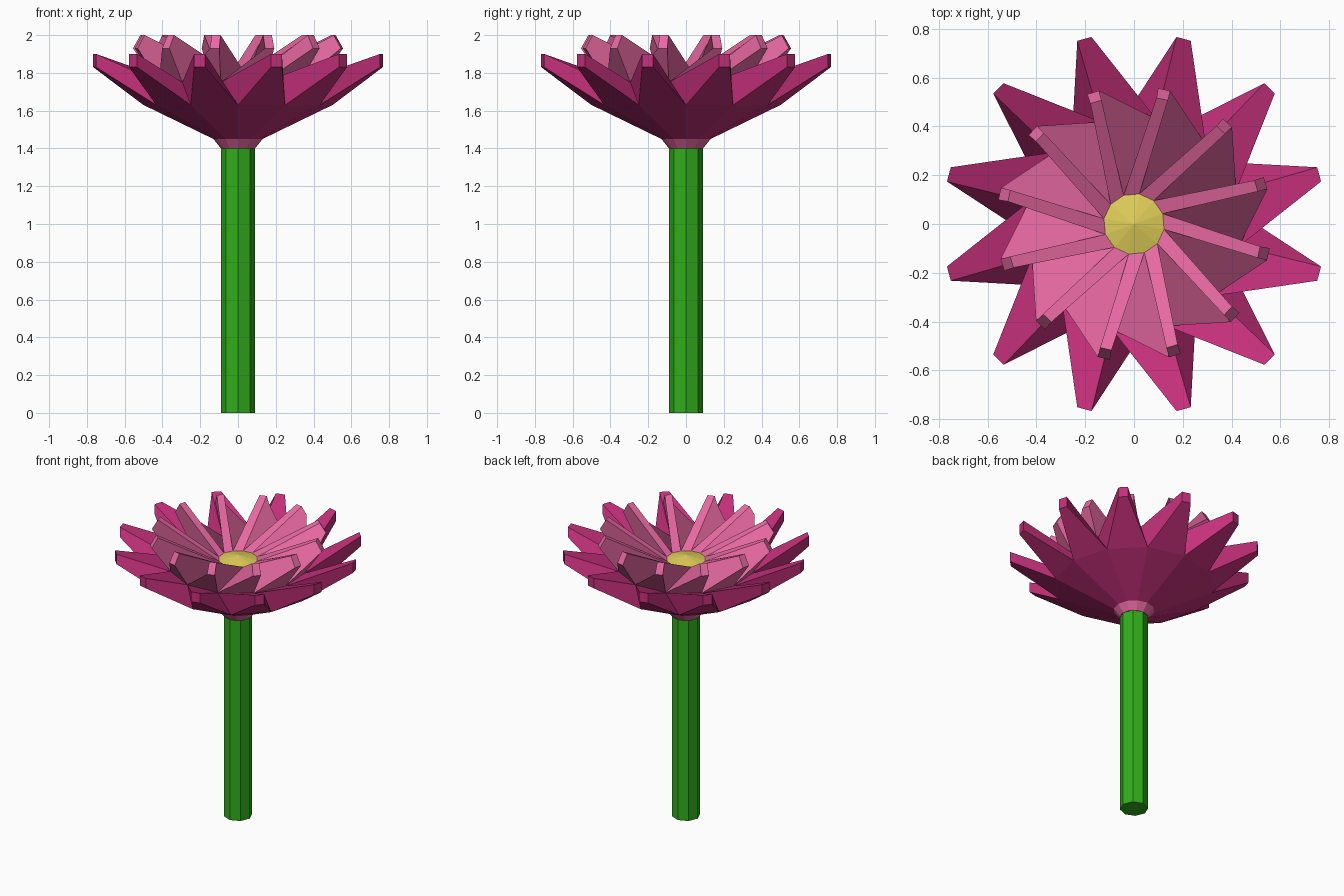
import bpy, bmesh
from math import cos, sin, radians

if "Cube" in bpy.data.objects:
    bpy.data.objects.remove(bpy.data.objects["Cube"])

N = 12
STEP = 360 / N


def polar(r, deg, z):
    a = radians(deg)
    return (r * cos(a), r * sin(a), z)


def material(name, rgb):
    m = bpy.data.materials.new(name)
    m.diffuse_color = (*rgb, 1)
    m.use_nodes = True
    m.node_tree.nodes["Principled BSDF"].inputs["Base Color"].default_value = m.diffuse_color
    return m


def finish(name, bm, mat):
    bmesh.ops.recalc_face_normals(bm, faces=bm.faces)
    me = bpy.data.meshes.new(name)
    bm.to_mesh(me)
    bm.free()
    ob = bpy.data.objects.new(name, me)
    bpy.context.collection.objects.link(ob)
    me.materials.append(mat)
    return ob


def ring(bm, r, z, twist=0, n=N):
    return [bm.verts.new(polar(r, twist + 360 / n * i, z)) for i in range(n)]


def band(bm, lo, hi):
    n = len(lo)
    for i in range(n):
        j = (i + 1) % n
        bm.faces.new((lo[i], lo[j], hi[j], hi[i]))


def petals(bm, lo, hi, angle, low, high):
    """Draw each side of a twisted band out to a narrow blunt tip.
    low and high are (radius, half-width in degrees, z) of the tip edges."""
    for i in range(N):
        j = (i + 1) % N
        a = angle + STEP * i
        tip = [bm.verts.new(polar(r, a + s * w, z))
               for (r, w, z), s in ((low, -1), (low, 1), (high, 1), (high, -1))]
        base = [lo[i], lo[j], hi[j], hi[i]]
        for k in range(4):
            m = (k + 1) % 4
            bm.faces.new((base[k], base[m], tip[m], tip[k]))
        bm.faces.new(tip)


green = material("green", (0.03, 0.42, 0.01))
magenta = material("magenta", (0.56, 0.03, 0.20))
pink = material("pink", (0.80, 0.14, 0.36))
yellow = material("yellow", (0.75, 0.62, 0.10))

# shared rings of the flower head: radius, height, twist
VALLEY = (0.50, 1.63, 0)
MIDDLE = (0.44, 1.75, -12)
RIM = (0.125, 1.79, 20)

# stem
bm = bmesh.new()
a, b = ring(bm, 0.09, 0, n=8), ring(bm, 0.09, 1.40, n=8)
band(bm, a, b)
bm.faces.new(a)
bm.faces.new(b)
finish("stem", bm, green)

# collar under the flower
bm = bmesh.new()
a, b = ring(bm, 0.09, 1.40), ring(bm, 0.13, 1.45)
band(bm, a, b)
bm.faces.new(a)
finish("collar", bm, pink)

# outer petals with the cup beneath them
bm = bmesh.new()
a, b, c = ring(bm, 0.13, 1.45), ring(bm, *VALLEY), ring(bm, *MIDDLE)
band(bm, a, b)
petals(bm, b, c, 15, (0.786, 2.2, 1.83), (0.786, 2.2, 1.90))
finish("outer_petals", bm, magenta)

# inner petals
bm = bmesh.new()
a, b = ring(bm, *MIDDLE), ring(bm, *RIM)
petals(bm, a, b, 17.3, (0.565, 2.6, 1.93), (0.525, 2.6, 2.0))
finish("inner_petals", bm, pink)

# flower centre
bm = bmesh.new()
a = ring(bm, *RIM)
top = bm.verts.new((0, 0, 1.82))
for i in range(N):
    bm.faces.new((a[i], a[(i + 1) % N], top))
finish("flower_centre", bm, yellow)
